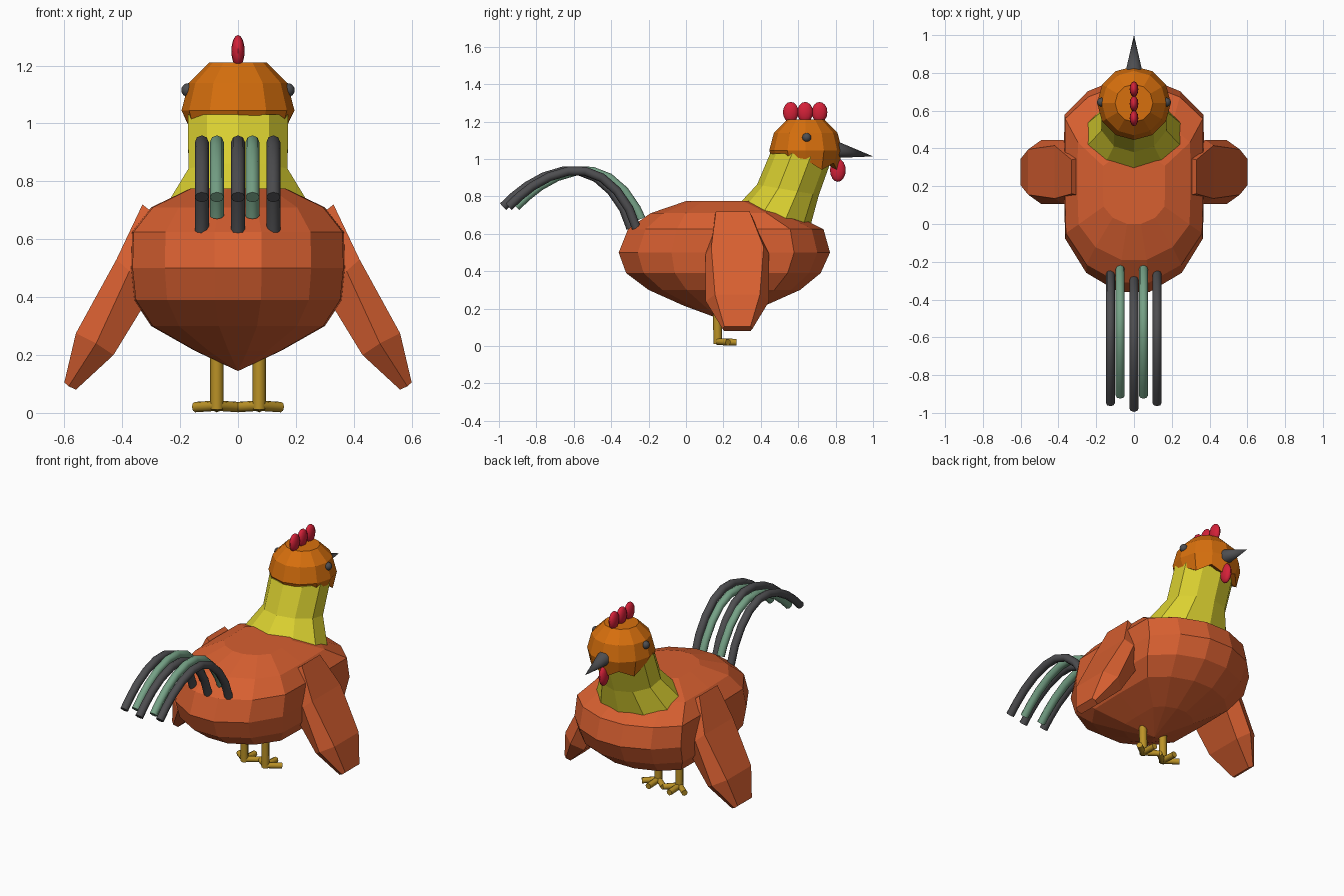
import bpy, bmesh, math
from mathutils import Vector

if "Cube" in bpy.data.objects:
    bpy.data.objects.remove(bpy.data.objects["Cube"])


def material(name, rgb):
    m = bpy.data.materials.new(name)
    m.diffuse_color = (*rgb, 1)
    m.use_nodes = True
    m.node_tree.nodes["Principled BSDF"].inputs["Base Color"].default_value = m.diffuse_color
    return m


RUST = material("rust_orange", (0.68, 0.115, 0.03))
ORANGE = material("bright_orange", (0.68, 0.16, 0.004))
YELLOW = material("neck_yellow", (0.70, 0.63, 0.03))
RED = material("comb_red", (0.66, 0.015, 0.04))
GREY = material("dark_grey", (0.075, 0.075, 0.08))
GREEN = material("tail_green", (0.18, 0.36, 0.24))
GOLD = material("leg_gold", (0.50, 0.29, 0.02))


def finish(name, bm, mat, smooth=False):
    bmesh.ops.recalc_face_normals(bm, faces=bm.faces)
    me = bpy.data.meshes.new(name)
    bm.to_mesh(me)
    bm.free()
    me.materials.append(mat)
    ob = bpy.data.objects.new(name, me)
    bpy.context.collection.objects.link(ob)
    if smooth:
        bpy.ops.object.select_all(action='DESELECT')
        ob.select_set(True)
        bpy.context.view_layer.objects.active = ob
        bpy.ops.object.shade_smooth_by_angle(angle=math.radians(50))
    return ob


def loft(name, rings, mat, smooth=False):
    """Skin a list of equal-length rings and cap both ends."""
    bm = bmesh.new()
    loops = [[bm.verts.new(p) for p in ring] for ring in rings]
    n = len(loops[0])
    for a, b in zip(loops, loops[1:]):
        for i in range(n):
            j = (i + 1) % n
            bm.faces.new((a[i], a[j], b[j], b[i]))
    bm.faces.new(loops[0])
    bm.faces.new(loops[-1])
    bmesh.ops.remove_doubles(bm, verts=bm.verts, dist=1e-4)
    return finish(name, bm, mat, smooth)


def tube(name, path, radius, mat, sides=8):
    """Round tube through the points of a path."""
    pts = [Vector(p) for p in path]
    rings = []
    for i, p in enumerate(pts):
        t = (pts[min(i + 1, len(pts) - 1)] - pts[max(i - 1, 0)]).normalized()
        u = t.cross(Vector((1, 0, 0)) if abs(t.x) < 0.9 else Vector((0, 1, 0))).normalized()
        v = t.cross(u)
        rings.append([p + radius * (math.cos(a) * u + math.sin(a) * v)
                      for a in (2 * math.pi * k / sides for k in range(sides))])
    return loft(name, rings, mat, True)


def ellipsoid(name, loc, size, mat):
    bm = bmesh.new()
    bmesh.ops.create_uvsphere(bm, u_segments=12, v_segments=8, radius=1)
    bmesh.ops.scale(bm, vec=size, verts=bm.verts)
    bmesh.ops.translate(bm, vec=loc, verts=bm.verts)
    return finish(name, bm, mat, True)


# Body: one egg-like outline, resized at each height
half = [(0.22, -1), (0.68, -0.82), (0.98, -0.50), (1.0, 0.05),
        (0.99, 0.66), (0.66, 0.88), (0.22, 1)]
outline = half + [(-x, y) for x, y in reversed(half)]
levels = [(0.145, 0.001, 0.18, 0.182), (0.215, 0.15, -0.01, 0.42),
          (0.30, 0.30, -0.20, 0.61), (0.39, 0.36, -0.32, 0.72),
          (0.50, 0.372, -0.36, 0.77), (0.625, 0.368, -0.31, 0.735),
          (0.71, 0.30, -0.19, 0.56), (0.775, 0.165, 0.0, 0.37)]
loft("body", [[(x * w, (y0 + y1) / 2 + y * (y1 - y0) / 2, z) for x, y in outline]
              for z, w, y0, y1 in levels], RUST)

# Wings: six-sided sections (outer, middle, inner as x, z; then half widths)
sections = [((0.33, 0.72), (0.28, 0.68), (0.22, 0.62), 0.09, 0.10),
            ((0.42, 0.53), (0.375, 0.49), (0.32, 0.38), 0.14, 0.17),
            ((0.56, 0.275), (0.49, 0.24), (0.43, 0.20), 0.12, 0.17),
            ((0.60, 0.105), (0.585, 0.092), (0.56, 0.08), 0.07, 0.08)]
for side, s in (("left", -1), ("right", 1)):
    rings = []
    for o, m, i, wn, wm in sections:
        cy = 0.25 if wm == 0.10 else 0.275
        ring = [(o, -wn), (o, wn), (m, wm), (i, wn), (i, -wn), (m, -wm)]
        rings.append([(s * p[0], cy + w, p[1]) for p, w in ring])
    loft(side + "_wing", rings, RUST)

# Neck: leaning flared collar (y, z, x radius, y radius, tilt)
neck = [(0.49, 0.61, 0.30, 0.23, -0.35), (0.47, 0.69, 0.265, 0.19, -0.35),
        (0.545, 0.835, 0.18, 0.165, -0.17), (0.62, 1.03, 0.182, 0.17, 0.0)]
angles = [2 * math.pi * (k + 0.5) / 10 for k in range(10)]
loft("neck", [[(rx * math.cos(a), cy + ry * math.sin(a), z + tilt * ry * math.sin(a))
               for a in angles] for cy, z, rx, ry, tilt in neck], YELLOW)

# Head: faceted dome with a ragged lower rim
rings = []
for z, r, rag in [(1.0, 0.10, 0), (0.975, 0.172, 0.022), (1.045, 0.195, 0),
                  (1.14, 0.17, 0), (1.21, 0.10, 0)]:
    rings.append([(r * math.cos(a), 0.64 + r * math.sin(a),
                   z + rag * ((-1) ** k - math.sin(a)))
                  for k, a in enumerate(2 * math.pi * k / 12 for k in range(12))])
loft("head", rings, ORANGE)

# Comb, wattle and eyes
for k in range(3):
    ellipsoid("comb_%d" % (k + 1), (0, 0.56 + 0.077 * k, 1.25), (0.023, 0.042, 0.055), RED)
ellipsoid("wattle", (0, 0.812, 0.94), (0.023, 0.042, 0.062), RED)
for side, s in (("left", -1), ("right", 1)):
    ellipsoid(side + "_eye", (s * 0.172, 0.645, 1.115), (0.024, 0.024, 0.024), GREY)

# Beak: pointed cone
circle = [2 * math.pi * k / 12 for k in range(12)]
loft("beak", [[(r * math.cos(a), y, z + r * math.sin(a)) for a in circle]
              for y, z, r in [(0.81, 1.05, 0.044), (1.0, 1.014, 0.0)]], GREY, True)

# Tail: five arched plumes
arch = [(-0.295, 0.63), (-0.335, 0.735), (-0.40, 0.83), (-0.48, 0.90), (-0.57, 0.935),
        (-0.66, 0.935), (-0.76, 0.905), (-0.85, 0.855), (-0.92, 0.80), (-0.978, 0.745)]
for k, (x, dy, dz, mat) in enumerate([(-0.125, 0.03, 0, GREY), (-0.073, 0.07, 0, GREEN),
                                      (0, 0, 0, GREY), (0.05, 0.07, 0, GREEN),
                                      (0.122, 0.03, 0, GREY)]):
    path = [(x, y + dy, z) for y, z in arch]
    if mat is GREEN:
        path[0] = (x, -0.24, 0.68)
    tube("tail_plume_%d" % (k + 1), path, 0.024, mat)

# Legs and toes
for side, s in (("left", -1), ("right", 1)):
    x = s * 0.073
    tube(side + "_leg", [(x, 0.165, 0.3), (x, 0.17, 0.012)], 0.023, GOLD)
    for k, (dx, y) in enumerate([(-0.075, 0.225), (0, 0.27), (0.075, 0.225)]):
        tube("%s_toe_%d" % (side, k + 1), [(x, 0.165, 0.025), (x + dx, y, 0.02)], 0.018, GOLD)
